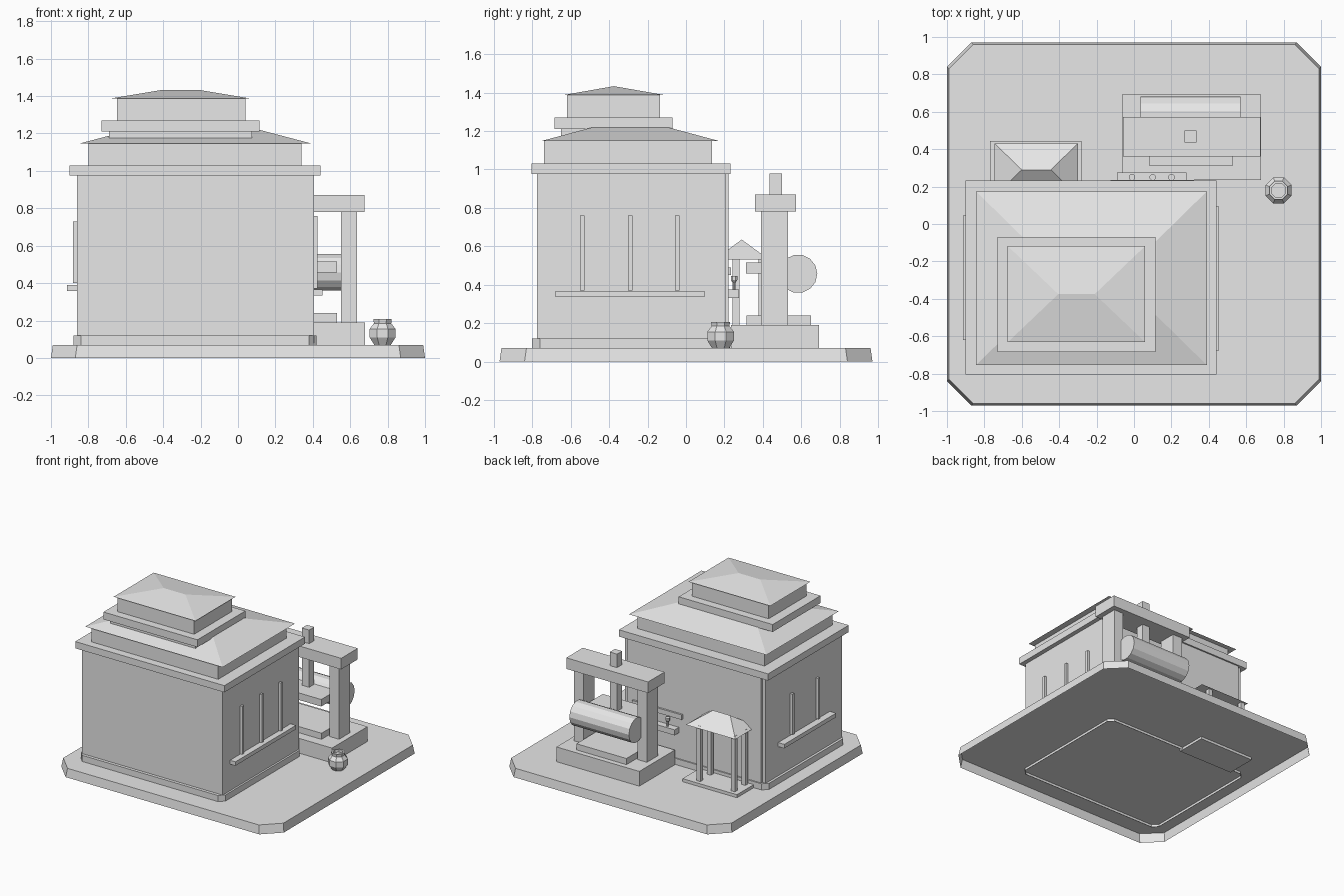
import bpy, bmesh, math
from mathutils import Matrix

cube = bpy.data.objects.get("Cube")
if cube:
    bpy.data.objects.remove(cube, do_unlink=True)

clay = bpy.data.materials.new("plain_grey")
clay.use_nodes = True
clay.diffuse_color = (0.8, 0.8, 0.8, 1)
clay.node_tree.nodes["Principled BSDF"].inputs["Base Color"].default_value = (0.8, 0.8, 0.8, 1)


def finish(name, bm):
    bmesh.ops.remove_doubles(bm, verts=bm.verts, dist=1e-5)
    mesh = bpy.data.meshes.new(name)
    bm.to_mesh(mesh)
    bm.free()
    mesh.materials.append(clay)
    obj = bpy.data.objects.new(name, mesh)
    bpy.context.collection.objects.link(obj)
    return obj


def skin(name, rings, bottom=True, top=True):
    """Join equal-length counter-clockwise rings from bottom to top."""
    bm = bmesh.new()
    loops = [[bm.verts.new(p) for p in ring] for ring in rings]
    n = len(loops[0])
    for a, b in zip(loops, loops[1:]):
        for i in range(n):
            j = (i + 1) % n
            bm.faces.new((a[i], a[j], b[j], b[i]))
    if bottom:
        bm.faces.new(loops[0][::-1])
    if top:
        bm.faces.new(loops[-1])
    return finish(name, bm)


def rect(x0, x1, y0, y1, z, c=0):
    """Rectangular ring, with cut corners when c is given."""
    if not c:
        return [(x0, y0, z), (x1, y0, z), (x1, y1, z), (x0, y1, z)]
    return [(x0 + c, y0, z), (x1 - c, y0, z), (x1, y0 + c, z), (x1, y1 - c, z),
            (x1 - c, y1, z), (x0 + c, y1, z), (x0, y1 - c, z), (x0, y0 + c, z)]


def box(name, x0, x1, y0, y1, z0, z1):
    return skin(name, [rect(x0, x1, y0, y1, z0), rect(x0, x1, y0, y1, z1)])


def hip_roof(name, x0, x1, y0, y1, z0, z1, dx, dy):
    """Sloped roof; a ridge forms when dy is half the depth."""
    top = rect(x0 + dx, x1 - dx, y0 + dy, y1 - dy, z1)
    return skin(name, [rect(x0, x1, y0, y1, z0), top], top=y1 - y0 - 2 * dy > 0.01)


def turned(name, profile, x, y, sides, top=True):
    rings = [[(x + r * math.cos(math.tau * (i + 0.5) / sides),
               y + r * math.sin(math.tau * (i + 0.5) / sides), z)
              for i in range(sides)] for r, z in profile]
    return skin(name, rings, top=top)


# Ground slab, hollow underneath
skin("ground_slab", [rect(-1, 1, -0.97, 0.97, 0, 0.13),
                     rect(-0.99, 0.99, -0.96, 0.96, 0.07, 0.13)], bottom=False)

# Main building
skin("plinth", [rect(-0.88, 0.42, -0.80, 0.23, z, 0.04) for z in (0.05, 0.12)], bottom=False)
box("main_walls", -0.86, 0.405, -0.775, 0.205, 0.08, 0.98)
box("back_wall_panel", -0.83, 0.375, 0.2, 0.22, 0.08, 0.975)
box("cornice", -0.90, 0.44, -0.804, 0.232, 0.975, 1.03)
box("upper_walls", -0.80, 0.34, -0.74, 0.135, 1.03, 1.15)
hip_roof("lower_roof", -0.845, 0.39, -0.755, 0.175, 1.147, 1.218, 0.27, 0.265)

# Roof lantern
box("lantern_foot", -0.69, 0.075, -0.65, -0.11, 1.16, 1.21)
box("lantern_cornice", -0.73, 0.115, -0.685, -0.07, 1.21, 1.27)
box("lantern_walls", -0.648, 0.04, -0.62, -0.135, 1.27, 1.39)
hip_roof("lantern_roof", -0.675, 0.06, -0.632, -0.118, 1.388, 1.433, 0.27, 0.257)

# Side window bars and their ledges
for i, y in enumerate((-0.54, -0.29, -0.045)):
    box(f"left_window_bar_{i + 1}", 0.39, 0.425, y - 0.011, y + 0.011, 0.37, 0.76)
for i, y in enumerate((-0.45, -0.12)):
    box(f"right_window_bar_{i + 1}", -0.882, -0.85, y - 0.011, y + 0.011, 0.40, 0.73)
box("left_ledge", 0.39, 0.453, -0.68, 0.097, 0.335, 0.367)
box("right_ledge", -0.915, -0.85, -0.62, 0.045, 0.357, 0.39)

# Back shelf with small cups
box("shelf_rail", -0.125, 0.32, 0.2, 0.235, 0.45, 0.49)
box("shelf", -0.09, 0.28, 0.2, 0.275, 0.33, 0.375)
for i, x in enumerate((-0.01, 0.10, 0.20)):
    turned(f"cup_{i + 1}", [(0.008, 0.375), (0.008, 0.41), (0.018, 0.425), (0.018, 0.445)],
           x, 0.25, 8)

# Small porch at the back
box("porch_floor", -0.77, -0.28, 0.2, 0.445, 0.05, 0.095)
for x in (-0.71, -0.40):
    for y in (0.26, 0.395):
        box("porch_post", x - 0.018, x + 0.018, y - 0.018, y + 0.018, 0.09, 0.545)
hip_roof("porch_roof", -0.745, -0.30, 0.15, 0.43, 0.532, 0.635, 0.145, 0.14)

# Press frame
box("press_base", -0.065, 0.68, 0.235, 0.692, 0.07, 0.19)
box("press_bed", 0.08, 0.53, 0.315, 0.65, 0.19, 0.24)
for name, x in (("press_post_left", 0.55), ("press_post_right", -0.02)):
    box(name, x, x + 0.085, 0.39, 0.53, 0.19, 0.785)
box("press_beam", -0.06, 0.675, 0.36, 0.573, 0.78, 0.87)
box("press_screw", 0.27, 0.335, 0.435, 0.50, 0.50, 0.98)
box("press_board", 0.08, 0.53, 0.312, 0.60, 0.458, 0.515)

# Roller lying across the press
bm = bmesh.new()
bmesh.ops.create_cone(bm, cap_ends=True, segments=14, radius1=0.1, radius2=0.1, depth=0.535,
                      matrix=Matrix.Translation((0.303, 0.583, 0.457)) @ Matrix.Rotation(math.pi / 2, 4, 'Y'))
finish("press_roller", bm)

# Faceted jar
turned("jar", [(0.048, 0.07), (0.075, 0.11), (0.075, 0.155), (0.05, 0.185), (0.053, 0.207),
               (0.04, 0.207), (0.04, 0.185)], 0.773, 0.18, 8)
